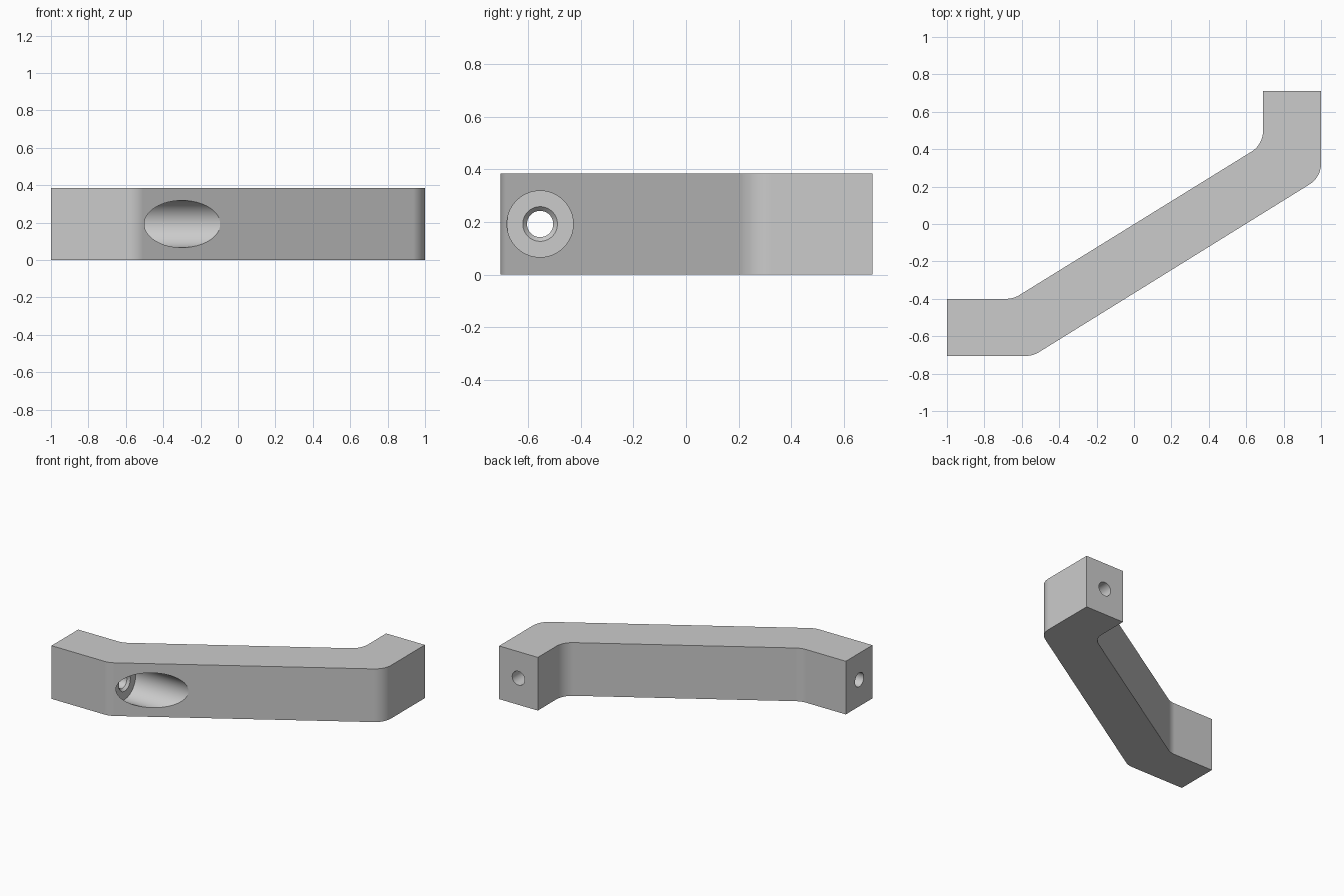
import bpy, bmesh, math
from mathutils import Vector

cube = bpy.data.objects.get("Cube")
if cube:
    bpy.data.objects.remove(cube, do_unlink=True)

HEIGHT = 0.385
MID = HEIGHT / 2
RADIUS = 0.13

grey = bpy.data.materials.new("plain_grey")
grey.use_nodes = True
colour = (0.6, 0.6, 0.6, 1)
grey.diffuse_color = colour
grey.node_tree.nodes["Principled BSDF"].inputs["Base Color"].default_value = colour


def make_object(name, bm):
    bmesh.ops.recalc_face_normals(bm, faces=bm.faces[:])
    mesh = bpy.data.meshes.new(name)
    bm.to_mesh(mesh)
    bm.free()
    mesh.materials.append(grey)
    obj = bpy.data.objects.new(name, mesh)
    bpy.context.collection.objects.link(obj)
    return obj


def fillet(before, corner, after, radius, steps=10):
    """Points of a tangent arc that rounds one corner."""
    a, c, b = Vector(before), Vector(corner), Vector(after)
    u, v = (a - c).normalized(), (b - c).normalized()
    half = u.angle(v) / 2
    centre = c + (u + v).normalized() * radius / math.sin(half)
    start = c + u * radius / math.tan(half) - centre
    end = c + v * radius / math.tan(half) - centre
    return [centre + start.lerp(end, i / steps).normalized() * radius
            for i in range(steps + 1)]


def lathe(name, origin, axis, profile, sides=64):
    """Cutter made of rings given as (distance along axis, radius)."""
    bm = bmesh.new()
    turn = Vector((0, 0, 1)).rotation_difference(Vector(axis))
    rings = []
    for d, r in profile:
        angles = [math.tau * i / sides for i in range(sides)]
        rings.append([bm.verts.new(Vector(origin) + turn @ Vector(
            (r * math.cos(t), r * math.sin(t), d))) for t in angles])
    for low, high in zip(rings, rings[1:]):
        for i in range(sides):
            j = (i + 1) % sides
            bm.faces.new((low[i], low[j], high[j], high[i]))
    bm.faces.new(rings[0])
    bm.faces.new(rings[-1])
    obj = make_object(name, bm)
    obj.hide_render = True
    return obj


# Cranked bar: outline with rounded bends, extruded upward
outline = [  # x, y, rounded
    (-1, -0.705, False), (-0.54, -0.705, True), (1, 0.25, True),
    (1, 0.71, False), (0.69, 0.71, False), (0.69, 0.425, True),
    (-0.645, -0.40, True), (-1, -0.40, False)]
points = []
for i, (x, y, rounded) in enumerate(outline):
    if rounded:
        points += fillet(outline[i - 1][:2], (x, y), outline[i + 1][:2], RADIUS)
    else:
        points.append(Vector((x, y)))
bm = bmesh.new()
base = bm.faces.new([bm.verts.new((p.x, p.y, 0)) for p in points])
top = bmesh.ops.extrude_face_region(bm, geom=[base], use_keep_orig=True)
bmesh.ops.translate(bm, vec=(0, 0, HEIGHT),
                    verts=[g for g in top["geom"] if isinstance(g, bmesh.types.BMVert)])
bar = make_object("cranked_handle_bar", bm)

# Screw hole with chamfer and counterbore, and a blind hole in the other end
cutters = [
    lathe("screw_hole_cutter", (0, -0.555, MID), (1, 0, 0),
          [(-1.1, 0.05), (-0.537, 0.05), (-0.52, 0.066), (-0.52, 0.126), (0.05, 0.126)]),
    lathe("blind_hole_cutter", (0.845, 0, MID), (0, 1, 0),
          [(0.38, 0.001), (0.41, 0.05), (0.8, 0.05)])]

bpy.context.view_layer.objects.active = bar
for cutter in cutters:
    mod = bar.modifiers.new("hole", 'BOOLEAN')
    mod.operation = 'DIFFERENCE'
    mod.solver = 'EXACT'
    mod.object = cutter
    bpy.ops.object.modifier_apply(modifier=mod.name)
    bpy.data.objects.remove(cutter, do_unlink=True)

# Smooth bends and bores, crisp edges
bpy.ops.object.select_all(action='DESELECT')
bar.select_set(True)
bpy.ops.object.shade_smooth_by_angle(angle=math.radians(20))
weighted = bar.modifiers.new("flat_sides", 'WEIGHTED_NORMAL')
weighted.keep_sharp = True
